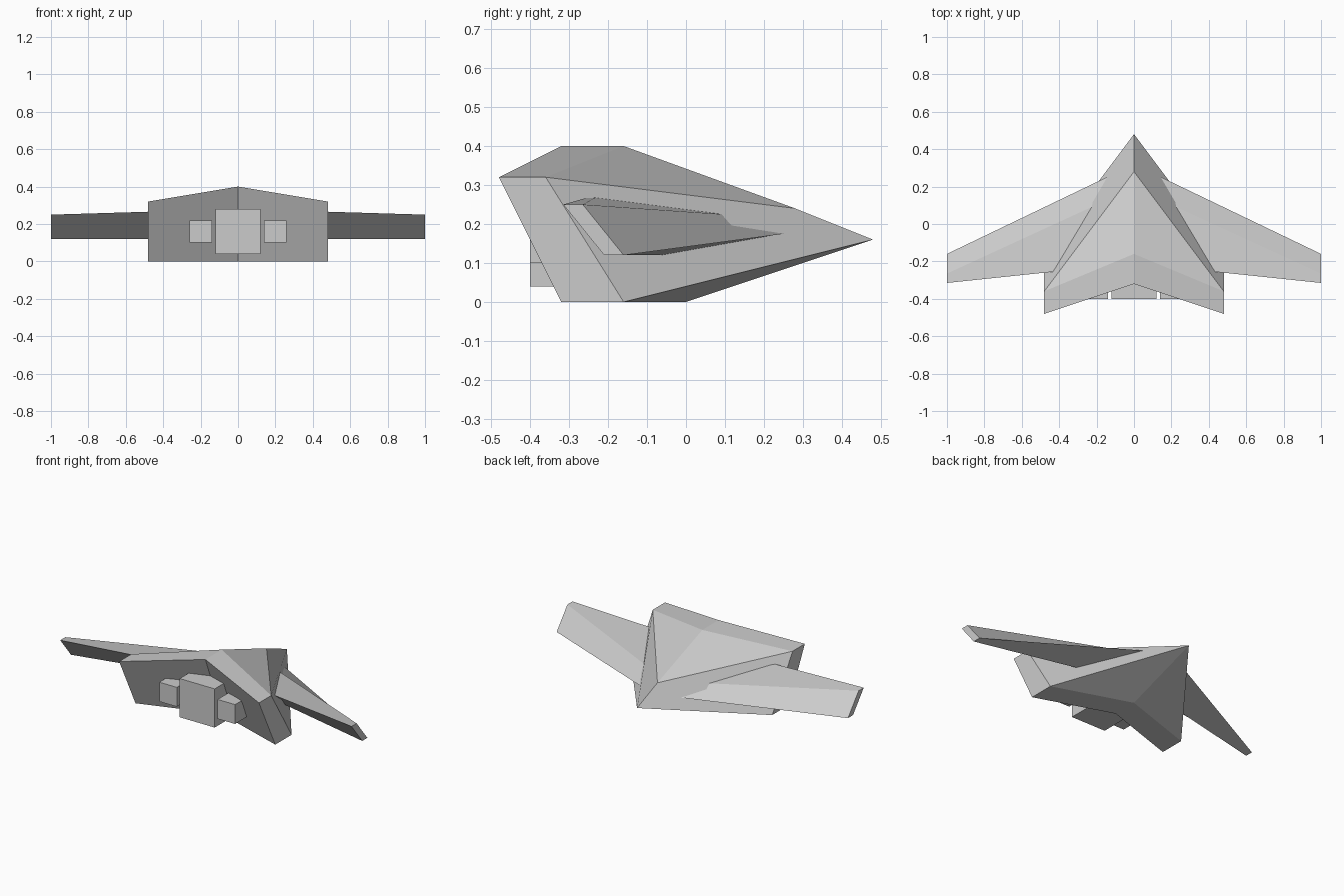
import bpy, bmesh
from mathutils import Vector

if "Cube" in bpy.data.objects:
    bpy.data.objects.remove(bpy.data.objects["Cube"])


def mirrored_solid(name, verts, faces):
    """Build a half shell plus its mirror across x = 0, welded together."""
    bm = bmesh.new()
    for side in (1, -1):
        vs = [bm.verts.new((side * x, y, z)) for x, y, z in verts]
        for f in faces:
            bm.faces.new([vs[i] for i in f])
    bmesh.ops.remove_doubles(bm, verts=bm.verts, dist=0.0001)
    bmesh.ops.recalc_face_normals(bm, faces=bm.faces)
    mesh = bpy.data.meshes.new(name)
    bm.to_mesh(mesh)
    bm.free()
    obj = bpy.data.objects.new(name, mesh)
    bpy.context.collection.objects.link(obj)
    return obj


def box(name, lo, hi):
    lo, hi = Vector(lo), Vector(hi)
    bpy.ops.mesh.primitive_cube_add(size=1, location=(lo + hi) / 2)
    obj = bpy.context.object
    obj.name = name
    obj.scale = hi - lo
    return obj


# Wedge-shaped hull: centreline points, then outer edge points
hull_points = [
    (0, 0.48, 0.16), (0, 0.28, 0.24), (0, -0.16, 0.40), (0, -0.32, 0.40),
    (0, -0.16, 0), (0, 0, 0),
    (0.48, -0.36, 0.32), (0.48, -0.48, 0.32), (0.48, -0.32, 0), (0.48, -0.16, 0),
]
mirrored_solid("hull", hull_points, [
    (1, 2, 6), (2, 3, 7, 6), (3, 4, 8, 7), (4, 5, 9, 8),
    (5, 0, 9), (0, 1, 6, 9), (6, 7, 8, 9)])

# Swept wings: root section at the centre lofted to the tip section
root = [(0, -0.21, 0.28), (0, 0.195, 0.218), (0, 0.32, 0.184), (0, 0.02, 0.12)]
tip = [(1, -0.315, 0.25), (1, -0.265, 0.25), (1, -0.16, 0.12), (1, -0.21, 0.12)]
loft = [(i, (i + 1) % 4, (i + 1) % 4 + 4, i + 4) for i in range(4)]
mirrored_solid("wings", root + tip, loft + [(4, 5, 6, 7)])

# Engine blocks set into the notched stern
box("main_engine", (-0.12, -0.40, 0.04), (0.12, -0.12, 0.28))
for side, label in ((1, "right"), (-1, "left")):
    xs = sorted((side * 0.14, side * 0.26))
    box(label + "_engine", (xs[0], -0.40, 0.10), (xs[1], -0.16, 0.22))
